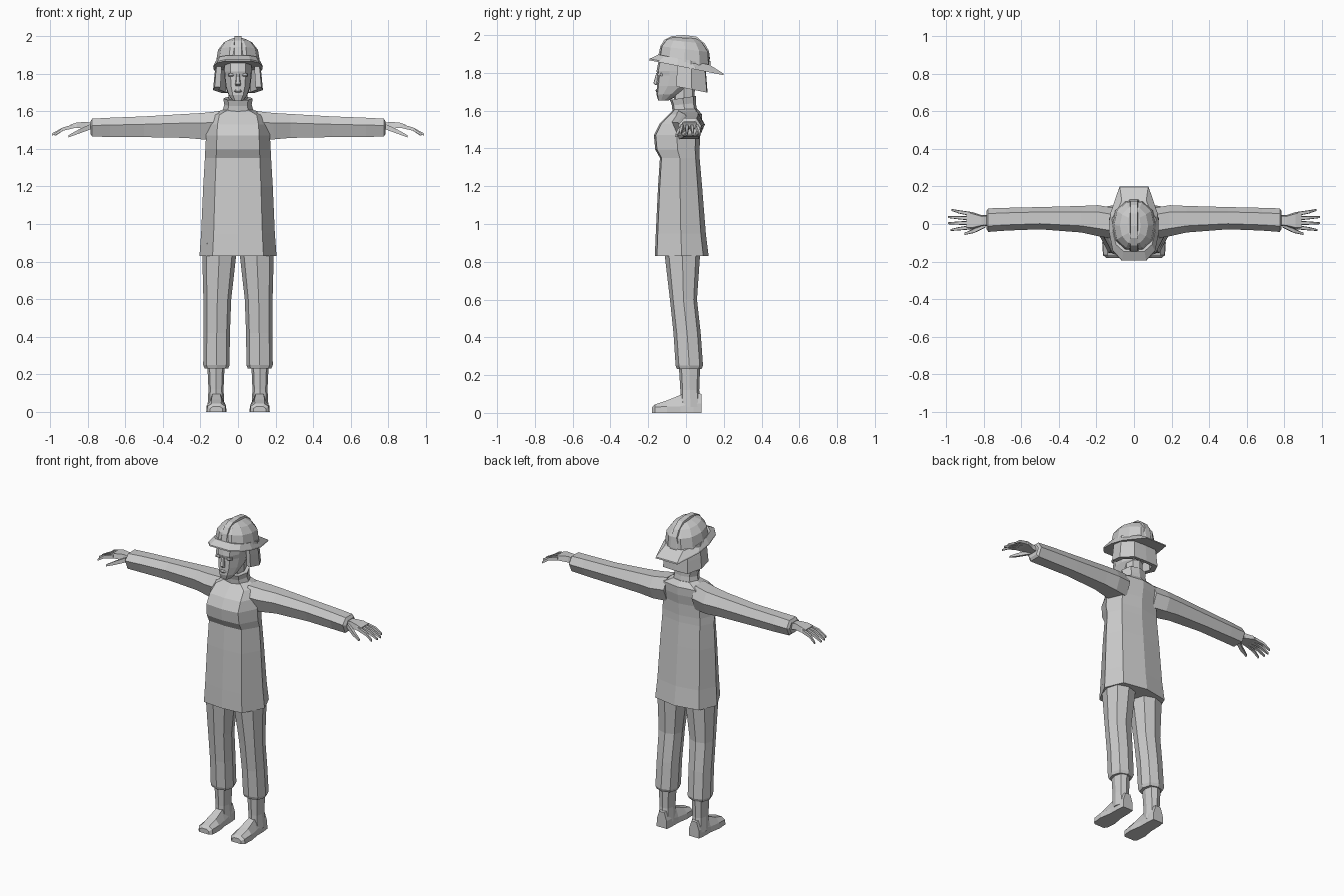
import bpy, bmesh

grey = bpy.data.materials.new("grey")
grey.diffuse_color = (0.6, 0.6, 0.6, 1)


def build(name, rings, paired=False):
    """Skin a list of equal-length vertex loops, cap both ends."""
    bm = bmesh.new()
    loops = [[bm.verts.new(p) for p in r] for r in rings]
    n = len(loops[0])
    for a, b in zip(loops, loops[1:]):
        for i in range(n):
            j = (i + 1) % n
            bm.faces.new((a[i], a[j], b[j], b[i]))
    bm.faces.new(loops[0][::-1])
    bm.faces.new(loops[-1])
    bmesh.ops.recalc_face_normals(bm, faces=bm.faces)
    me = bpy.data.meshes.new(name)
    bm.to_mesh(me)
    bm.free()
    me.materials.append(grey)
    ob = bpy.data.objects.new(name, me)
    bpy.context.collection.objects.link(ob)
    if paired:
        ob.modifiers.new("mirror", 'MIRROR').use_mirror_merge = False
    return ob


OCT = [(0, 0), (.68, .08), (1, .5), (.72, .9), (0, 1)]


def ring(z, hw, yf, yb, cx=0, tilt=0, shape=OCT):
    """Symmetric horizontal loop from half an outline, front to back."""
    full = shape + [(-x, y) for x, y in shape[::-1] if x > 0]
    out = []
    for fx, fy in full:
        y = yf + (yb - yf) * fy
        out.append((cx + fx * hw, y, z + tilt * y))
    return out


def tube(name, path):
    """Diamond-free four sided finger along x: (x, y, z, half y, half z)."""
    build(name, [[(x, y - a, z - b), (x, y + a, z - b), (x, y + a * .8, z + b),
                  (x, y - a * .8, z + b)] for x, y, z, a, b in path], True)


# coat body
coat = [(.83, .205, -.165, .12), (.95, .196, -.16, .105), (1.2, .185, -.148, .085),
        (1.35, .176, -.138, .072), (1.395, .174, -.163, .072), (1.47, .17, -.17, .075),
        (1.53, .165, -.14, .085), (1.58, .15, -.09, .085), (1.61, .075, -.06, .06)]
bust = [(0, 0), (.66, .04), (1, .5), (.76, .9), (0, 1)]
build("coat", [ring(*r, shape=bust) for r in coat])

# collar and neck
build("collar", [ring(1.59, .085, -.07, .06, tilt=.1), ring(1.635, .073, -.075, .052, tilt=.1),
                 ring(1.67, .078, -.085, .052, tilt=.15), ring(1.668, .06, -.065, .04, tilt=.15)])
build("neck", [ring(1.6, .05, -.06, .04), ring(1.76, .05, -.07, .05)])

# sleeves with turned-in cuff: x, top, bottom, front y, back y
sleeve = [(.1, 1.6, 1.45, -.08, .085), (.19, 1.59, 1.45, -.065, .1), (.28, 1.585, 1.458, -.045, .096),
          (.5, 1.572, 1.462, -.028, .09), (.68, 1.565, 1.463, -.035, .086),
          (.775, 1.56, 1.465, -.042, .083), (.785, 1.545, 1.48, -.025, .068)]


def sleeve_ring(x, t, b, f, k):
    d, h = k - f, t - b
    return [(x, f, b + h * .62), (x, f + d * .25, t), (x, f + d * .78, t),
            (x, k, b + h * .55), (x, k - d * .2, b), (x, f + d * .2, b)]


build("sleeve", [sleeve_ring(*s) for s in sleeve], True)

# hands
tube("palm", [(.75, .02, 1.515, .03, .018), (.81, .017, 1.525, .03, .018),
              (.86, .018, 1.525, .046, .014), (.89, .018, 1.518, .046, .011)])
for i, (y0, y1, tip) in enumerate([(.054, .075, .97), (.03, .037, .99),
                                   (.006, .004, .99), (-.018, -.032, .975)]):
    tube(f"finger_{i + 1}", [(.87, y0, 1.52, .011, .01), (.93, (y0 + y1) / 2, 1.505, .009, .009),
                             (tip, y1, 1.475, .005, .006)])
tube("thumb", [(.79, -.005, 1.515, .014, .014), (.85, -.036, 1.49, .012, .011),
               (.9, -.052, 1.467, .006, .006)])

# trouser legs
legs = [(.9, .09, -.115, .075, .097), (.83, .09, -.112, .074, .1), (.6, .074, -.085, .058, .11),
        (.42, .07, -.066, .078, .113), (.25, .07, -.055, .09, .115),
        (.232, .063, -.048, .082, .115), (.232, .045, -.035, .07, .118)]
LEG = [(0, 0), (.75, .12), (1, .5), (.75, .88), (0, 1)]
build("trouser_leg", [ring(*r, shape=LEG) for r in legs], True)

# boots: shaft and foot
build("boot_shaft", [ring(z, w, f, b, .117, shape=LEG) for z, w, f, b in
                     [(.25, .046, -.038, .075), (.12, .04, -.03, .07), (.03, .045, -.03, .08)]], True)
foot = [(.083, .036, .042, .0), (.07, .04, .05, .02), (-.03, .042, .095, .035),
        (-.1, .054, .066, .035), (-.165, .05, .045, .03), (-.18, .034, .03, .02)]
foot[0] = (.083, .036, .1, .05)
foot[1] = (.04, .041, .11, .05)
build("foot", [[(.115 - w, y, 0), (.115 + w, y, 0), (.115 + w * .95, y, s),
                (.115 + w * .5, y, h), (.115 - w * .5, y, h), (.115 - w * .95, y, s)]
               for y, w, h, s in foot], True)

# head
FACE = [(0, 0), (.55, .04), (.95, .28), (1, .6), (.6, .95), (0, 1)]
head = [(1.655, .028, -.148, -.09), (1.685, .05, -.156, -.03), (1.73, .066, -.154, .05),
        (1.785, .072, -.15, .08), (1.81, .074, -.156, .085), (1.89, .075, -.14, .085)]
build("head", [ring(*r, shape=FACE) for r in head])
build("nose", [ring(1.735, .014, -.16, -.14), ring(1.745, .015, -.173, -.14),
               ring(1.8, .007, -.157, -.14)])
build("lips", [ring(1.698, .012, -.156, -.14), ring(1.706, .022, -.162, -.14),
               ring(1.716, .012, -.157, -.14)])
build("eyelid", [ring(z, .015, f, -.12, .037) for z, f in
                 [(1.783, -.148), (1.79, -.154), (1.8, -.15)]], True)

# neck guard: open-fronted shell hanging from the helmet
outer = [(.122, -.05), (.13, .03), (.085, .108), (0, .112)]
inner = [(0, .085), (.065, .082), (.1, .02), (.092, -.045)]


def guard_ring(z, s, tilt):
    loop = outer[:3] + [outer[3]] + [(-x, y) for x, y in outer[2::-1]]
    loop += [(-x, y) for x, y in inner[:0:-1]] + [inner[0]] + inner[1:]
    return [(x * s, y * s, z + tilt * y) for x, y in loop]


build("neck_guard", [guard_ring(1.718, 1.02, -.2), guard_ring(1.79, .97, -.2),
                     guard_ring(1.87, .9, -.2)])

# helmet brim, dome and crest, tipped down toward the back
T = -.2
BRIM = [(0, 0), (.5, 0), (.85, .13), (1, .38), (.97, .62), (.58, 1), (0, 1)]
build("helmet_brim", [ring(1.828, .132, -.195, .2, tilt=T, shape=BRIM),
                      ring(1.836, .13, -.193, .198, tilt=T, shape=BRIM),
                      ring(1.868, .112, -.145, .125, tilt=T, shape=BRIM)])
DOME = [(0, 0), (.4, .02), (.85, .2), (1, .5), (.85, .8), (.4, .98), (0, 1)]
build("helmet_dome", [ring(z, w, f, b, tilt=t, shape=DOME) for z, w, f, b, t in
                      [(1.855, .118, -.142, .125, T), (1.925, .106, -.132, .12, -.12),
                       (1.965, .075, -.105, .09, -.1), (1.985, .035, -.075, .06, -.05)]])
ridge = [(-.147, 1.87, 1.89), (-.136, 1.9, 1.94), (-.115, 1.92, 1.975), (-.075, 1.95, 1.995),
         (-.01, 1.96, 2.0), (.055, 1.95, 1.992), (.1, 1.9, 1.955), (.122, 1.88, 1.915), (.13, 1.83, 1.85)]
build("helmet_crest", [[(-.026, y, a), (.026, y, a), (.018, y, b), (-.018, y, b)]
                       for y, a, b in ridge])
